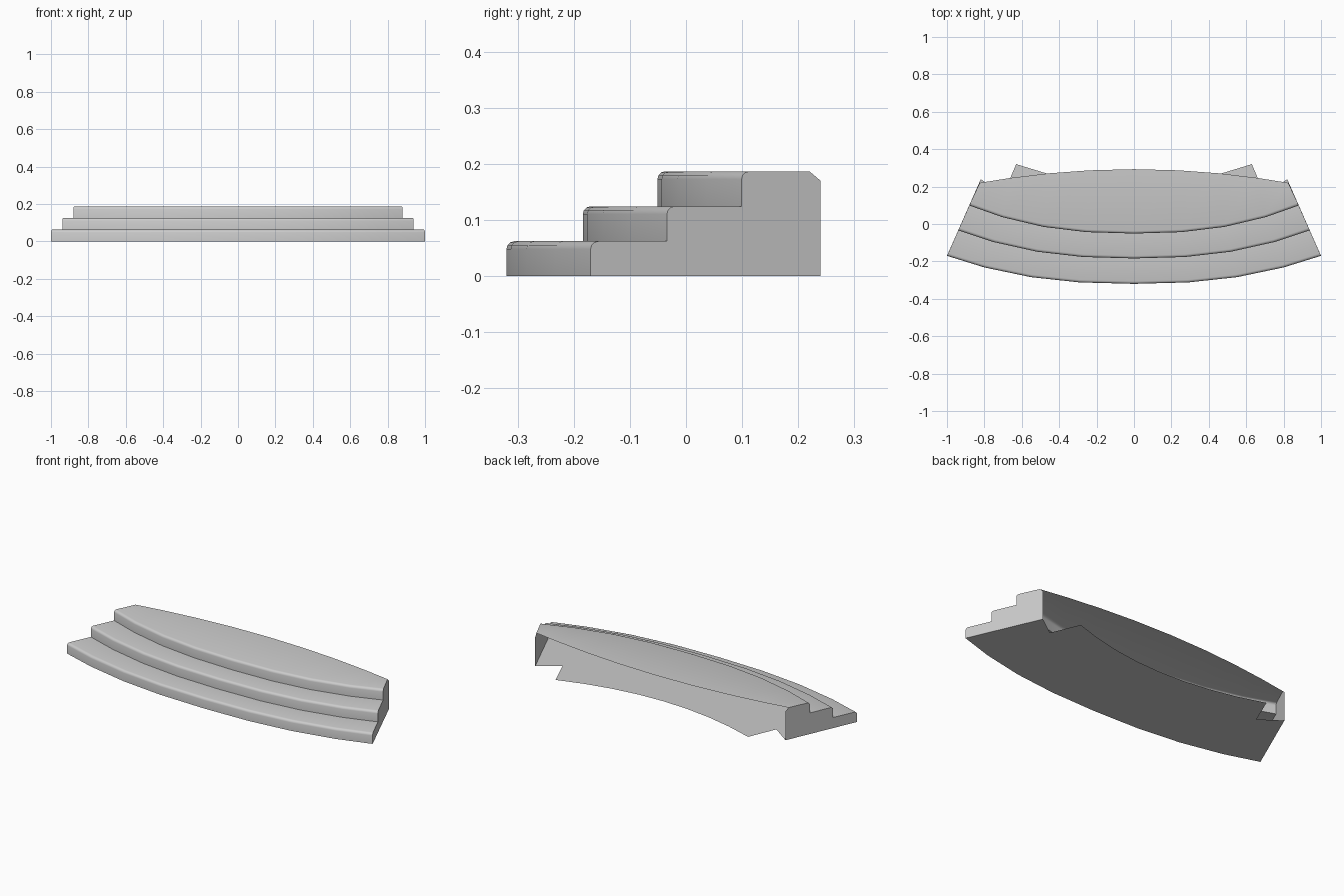
import bpy, bmesh, math

if "Cube" in bpy.data.objects:
    bpy.data.objects.remove(bpy.data.objects["Cube"])

# Plan curve samples and tread/riser profile as (depth, z)
HALF = [0.29, 0.55, 0.8, 1.0]
TS = [-t for t in reversed(HALF)] + [0.0] + HALF
STEP_DEPTHS = [0.0, 0.136, 0.269]
RISE, R = 0.0623, 0.014

profile = []
for i, d in enumerate(STEP_DEPTHS):
    top = RISE * (i + 1)
    profile.append((d, RISE * i))
    for k in range(4):                      # rounded nosing
        a = math.radians(30 * k)
        profile.append((d + R * (1 - math.cos(a)), top - R * (1 - math.sin(a))))


def place(t, d, z):
    """Fan-shaped sweep: ends converge toward the back, front bows forward."""
    return (t * (1 - 0.444 * d), -0.32 + d + 0.15 * abs(t) ** 2.4, z)


bm = bmesh.new()
rows = [[bm.verts.new(place(t, d, z)) for t in TS] for d, z in profile]

# Risers, nosings and treads
for a, b in zip(rows, rows[1:]):
    for i in range(len(TS) - 1):
        bm.faces.new((a[i], a[i + 1], b[i + 1], b[i]))

# Top landing with a back edge bowed outward
back = [bm.verts.new((0.825 * t, 0.293 - 0.073 * t * t, RISE * 3)) for t in TS]
for i in range(len(TS) - 1):
    bm.faces.new((rows[-1][i], rows[-1][i + 1], back[i + 1], back[i]))

# End walls, chamfered at the upper back corner
feet = []
for s, i in ((-1, 0), (1, -1)):
    upper = bm.verts.new((s * 0.819, 0.24, 0.17))
    foot = bm.verts.new((s * 0.819, 0.24, 0))
    feet.append(foot)
    bm.faces.new([r[i] for r in rows] + [back[i], upper, foot])

# Base sheet with notched back corners and concave back edge
notch_l = bm.verts.new((-0.70, 0.155, 0))
notch_r = bm.verts.new((0.70, 0.155, 0))
inner = [bm.verts.new((0.63 * u / 4, 0.21 + 0.11 * (u / 4) ** 2, 0))
         for u in range(4, -5, -1)]
bm.faces.new(rows[0] + [feet[1], notch_r] + inner + [notch_l, feet[0]])

bmesh.ops.recalc_face_normals(bm, faces=bm.faces)
mesh = bpy.data.meshes.new("curved_steps")
bm.to_mesh(mesh)
bm.free()
obj = bpy.data.objects.new("curved_steps", mesh)
bpy.context.collection.objects.link(obj)
bpy.context.view_layer.objects.active = obj
obj.select_set(True)
bpy.ops.object.shade_smooth_by_angle(angle=math.radians(40))
